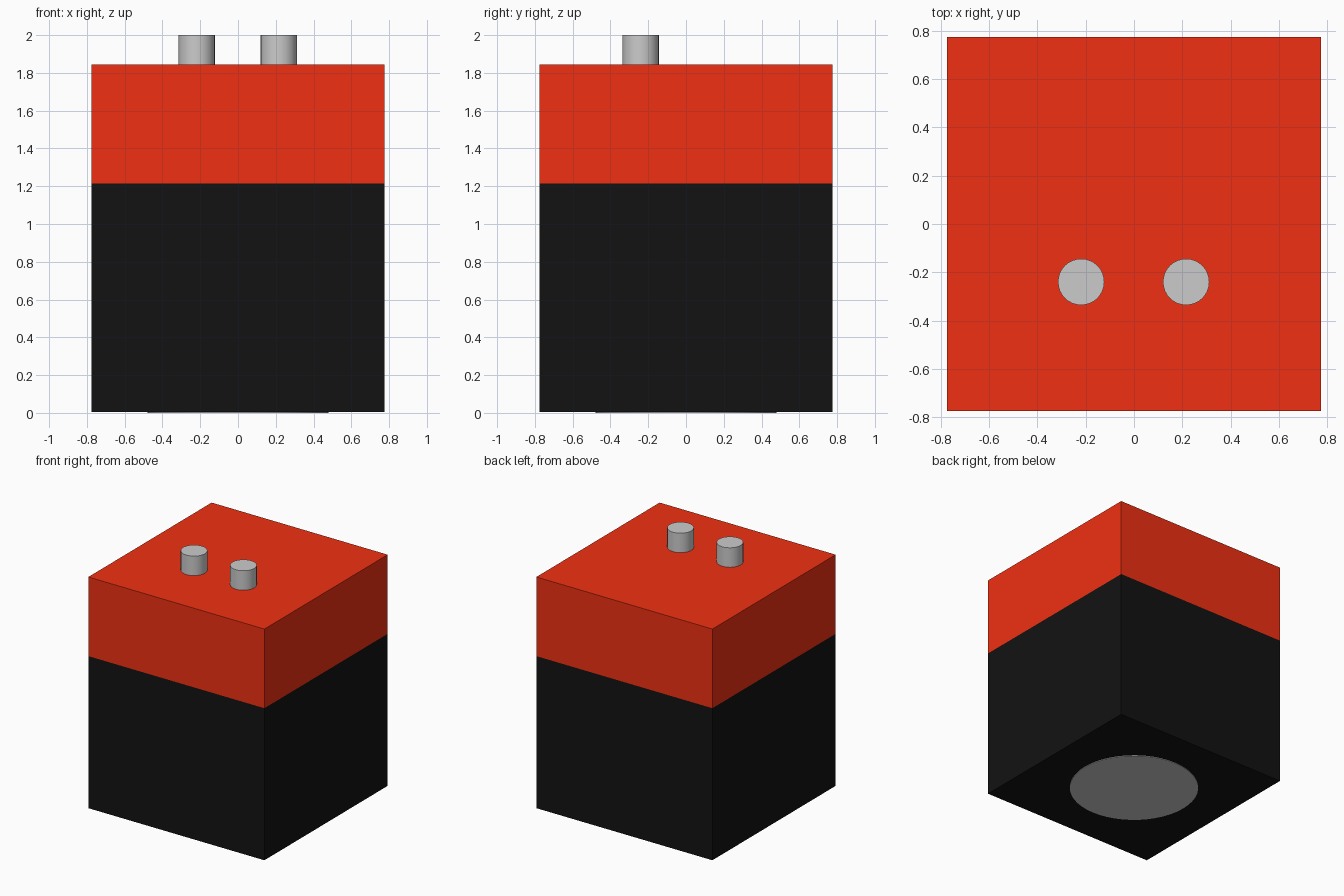
import bpy, bmesh
from mathutils import Matrix

if "Cube" in bpy.data.objects:
    bpy.data.objects.remove(bpy.data.objects["Cube"])

HALF = 0.775
BOTTOM, SPLIT, TOP = 0.005, 1.215, 1.845


def material(name, color):
    mat = bpy.data.materials.new(name)
    mat.diffuse_color = (*color, 1)
    mat.use_nodes = True
    mat.node_tree.nodes["Principled BSDF"].inputs["Base Color"].default_value = mat.diffuse_color
    return mat


def cylinder(name, radius, z0, z1, x=0, y=0, sides=32):
    bpy.ops.mesh.primitive_cylinder_add(vertices=sides, radius=radius, depth=z1 - z0,
                                        location=(x, y, (z0 + z1) / 2))
    obj = bpy.context.object
    obj.name = name
    bpy.ops.object.shade_smooth_by_angle()
    return obj


# Casing: one box, cut at the colour line so the bands share an edge
bm = bmesh.new()
bmesh.ops.create_cube(bm, size=1, matrix=Matrix.Translation((0, 0, (BOTTOM + TOP) / 2))
                      @ Matrix.Diagonal((2 * HALF, 2 * HALF, TOP - BOTTOM, 1)))
bmesh.ops.bisect_plane(bm, geom=bm.verts[:] + bm.edges[:] + bm.faces[:],
                       plane_co=(0, 0, SPLIT), plane_no=(0, 0, 1))
for face in bm.faces:
    face.material_index = int(face.calc_center_median().z > SPLIT)
mesh = bpy.data.meshes.new("casing")
bm.to_mesh(mesh)
bm.free()
mesh.materials.append(material("black", (0.006, 0.006, 0.006)))
mesh.materials.append(material("red", (0.87, 0.03, 0.006)))
bpy.context.collection.objects.link(bpy.data.objects.new("casing", mesh))

# Two terminals on top, toward the front
for side, x in (("left", -0.219), ("right", 0.216)):
    cylinder(f"terminal_{side}", 0.096, TOP - 0.02, 2.0, x, -0.24)

# Thin contact disc under the base
cylinder("base_disc", 0.48, 0, BOTTOM + 0.01, sides=48)
